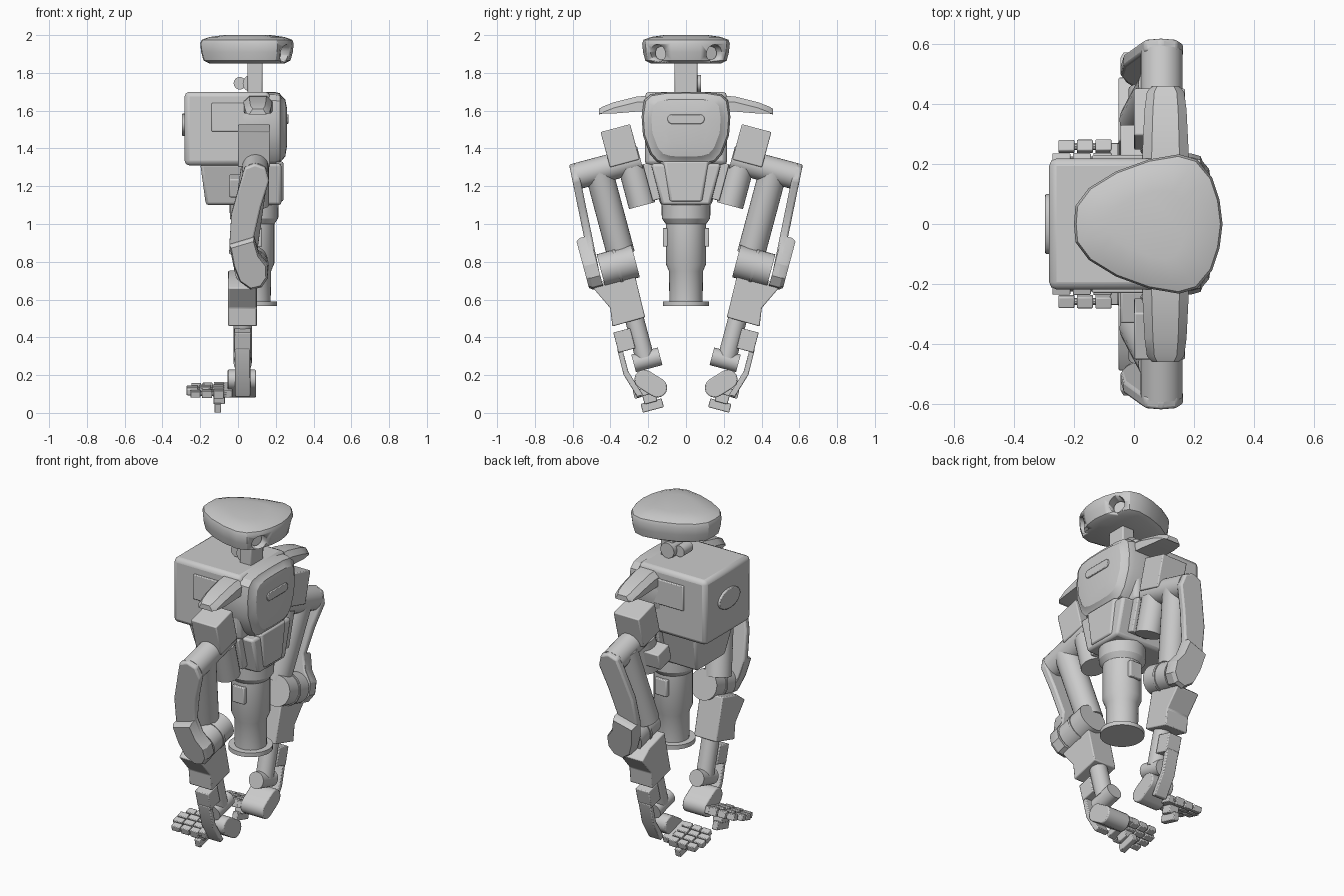
import bpy, bmesh
from math import sin, cos, pi, radians
from mathutils import Vector, Matrix

if "Cube" in bpy.data.objects:
    bpy.data.objects.remove(bpy.data.objects["Cube"])

# Arms are modelled upright (x, outward, up), then leaned 15 degrees
ARM = Matrix.Rotation(radians(-15), 4, 'X')


def loft(name, rings, mat=None, mirror=False, bevel=0.0):
    """Skin equal-length rings of points and cap both ends."""
    bm = bmesh.new()
    vs = [[bm.verts.new(p) for p in r] for r in rings]
    n = len(vs[0])
    for a, b in zip(vs, vs[1:]):
        for i in range(n):
            bm.faces.new((a[i], a[(i + 1) % n], b[(i + 1) % n], b[i]))
    bm.faces.new(vs[0][::-1])
    bm.faces.new(vs[-1])
    bmesh.ops.recalc_face_normals(bm, faces=bm.faces)
    if mat:
        bm.transform(mat)
    me = bpy.data.meshes.new(name)
    bm.to_mesh(me)
    bm.free()
    ob = bpy.data.objects.new(name, me)
    bpy.context.collection.objects.link(ob)
    if bevel:
        m = ob.modifiers.new("bevel", 'BEVEL')
        m.width, m.segments, m.limit_method = bevel, 2, 'ANGLE'
    if mirror:
        m = ob.modifiers.new("mirror", 'MIRROR')
        m.use_axis = (False, True, False)
        m.use_clip = False
        m.use_mirror_merge = False
    return ob


def box(name, x, y, z, **kw):
    return loft(name, [[(x[0], y[0], h), (x[1], y[0], h), (x[1], y[1], h), (x[0], y[1], h)] for h in z], **kw)


def tube(name, stations, n=28, **kw):
    """Round body through (point, radius) stations along a straight axis."""
    d = Vector(stations[-1][0]) - Vector(stations[0][0])
    q = d.to_track_quat('Z', 'Y')
    return loft(name, [[Vector(p) + q @ Vector((r * cos(2 * pi * i / n), r * sin(2 * pi * i / n), 0))
                        for i in range(n)] for p, r in stations], **kw)


def cyl(name, p, q, r, **kw):
    return tube(name, [(p, r), (q, r)], **kw)


def slab_x(name, outline, x0, x1, **kw):
    return loft(name, [[(x, a, b) for a, b in outline] for x in (x0, x1)], **kw)


# ---------- head: egg-shaped plan lofted upward ----------
half = [(-.2, 0), (-.195, .06), (-.15, .12), (-.06, .175), (.05, .215), (.15, .232),
        (.21, .215), (.26, .155), (.285, .08), (.295, 0)]
egg = half + [(x, -y) for x, y in half[-2:0:-1]]
head = loft("head", [[(.05 + (x - .05) * s, y * s, z) for x, y in egg] for z, s in
                     [(1.85, .8), (1.865, .93), (1.91, .98), (1.955, 1), (1.975, .97), (1.99, .8), (2.0, .5)]])
cutter = cyl("eye_cutter", (.16, .105, 1.905), (.36, .205, 1.905), .045, mirror=True)
cutter.hide_render = True
cutter.hide_viewport = False
cutter.display_type = 'WIRE'
m = head.modifiers.new("eye_sockets", 'BOOLEAN')
m.operation, m.object, m.solver = 'DIFFERENCE', cutter, 'EXACT'
cyl("eye_lens", (.15, .1, 1.905), (.21, .13, 1.905), .036, mirror=True)

# ---------- neck ----------
box("neck_post", (.05, .13), (-.06, .06), (1.69, 1.87), bevel=.008)
cyl("neck_joint", (.07, -.05, 1.745), (.07, .08, 1.745), .045)
cyl("neck_motor", (.01, -.035, 1.745), (.01, .05, 1.745), .033)

# ---------- torso ----------
box("back_housing", (-.283, .17), (-.218, .218), (1.31, 1.7), bevel=.025)
oval = [(.1 * cos(2 * pi * i / 20), 1.525 + .06 * sin(2 * pi * i / 20)) for i in range(20)]
slab_x("back_badge_plate", oval, -.296, -.27, bevel=.005)
box("side_panel", (-.14, .16), (.2, .229), (1.49, 1.64), mirror=True, bevel=.005)
side = [(0, 1.70), (.12, 1.697), (.19, 1.685), (.222, 1.655), (.235, 1.57), (.228, 1.47),
        (.19, 1.37), (.155, 1.33), (.1, 1.314), (0, 1.31)]
chest = side + [(-y, z) for y, z in side[-2:0:-1]]
loft("chest_shell", [[(x, y * s, 1.52 + (z - 1.52) * s) for y, z in chest] for x, s in
                     [(.02, .97), (.06, 1), (.19, 1), (.222, .96), (.228, .89), (.25, .78), (.26, .5)]])
slot = [(y + sy * .023 * cos(a), 1.555 + .025 * sin(a)) for y, sy, o in ((.075, 1, -pi / 2), (-.075, 1, pi / 2))
        for a in [o + pi * k / 8 for k in range(9)]]
slab_x("chest_slot", slot, .24, .268, bevel=.004)
loft("abdomen", [[(x0, -y, z), (.23, -y * .95, z), (.23, y * .95, z), (x0, y, z)]
                 for x0, y, z in ((-.17, .135, 1.1), (-.2, .195, 1.32))], bevel=.015)
loft("abdomen_front_panel", [[(.2, -y, z), (.24, -y * .8, z), (.24, y * .8, z), (.2, y, z)]
                             for y, z in ((.1, 1.12), (.14, 1.33))], bevel=.008)

# ---------- waist column ----------
tube("waist_column", [((.085, 0, z), r) for z, r in
                      [(.565, .122), (.59, .122), (.591, .088), (.75, .09), (.79, .107), (1.0, .107),
                       (1.03, .128), (1.11, .13)]], n=32)
box("waist_side_box", (.045, .125), (.09, .122), (.88, .98), mirror=True, bevel=.005)

# ---------- shoulder pads ----------
loft("shoulder_pad", [[(.105 - w, y, b), (.105 + w, y, b), (.105 + w, y, t - .03), (.105 + w * .6, y, t),
                       (.105 - w * .6, y, t), (.105 - w, y, t - .03)] for y, w, b, t in
                      [(.18, .078, 1.6, 1.68), (.26, .076, 1.595, 1.675), (.38, .07, 1.585, 1.645),
                       (.44, .062, 1.585, 1.622), (.46, .045, 1.586, 1.61)]], mirror=True)

# ---------- arm ----------
arm = dict(mat=ARM, mirror=True)
box("shoulder_block", (0, .17), (-.11, .052), (1.36, 1.553), bevel=.006, **arm)
cyl("shoulder_tube", (.092, -.115, 1.36), (.092, .23, 1.36), .07, **arm)
cyl("shoulder_motor", (.092, -.06, 1.12), (.092, -.06, 1.33), .072, **arm)
box("shoulder_inner_bracket", (.03, .16), (-.17, -.12), (1.13, 1.33), bevel=.006, **arm)
box("shoulder_rear_bracket", (-.045, .06), (-.11, 0), (1.18, 1.28), bevel=.006, **arm)
cyl("upper_arm", (.088, .115, 1.36), (.025, .115, .9), .074, **arm)
plate = [(.09, 1.432), (.145, 1.41), (.165, 1.34), (.122, 1.2), (.085, 1.04), (.11, .95), (.155, .89), (.158, .82),
         (.125, .77), (.07, .757), (.01, .8), (-.025, .89), (-.045, 1.0), (-.035, 1.16), (.015, 1.34), (.035, 1.41)]
loft("outer_arm_plate", [[(x, o + max(0, 1.42 - w) * .06, w) for x, w in plate] for o in (.215, .258)],
     bevel=.01, **arm)
cover = [p for p in plate if p[1] <= 1.045]
loft("elbow_cover", [[(.05 + (x - .05) * s, o, .9 + (w - .9) * s) for x, w in cover]
                     for o, s in ((.25, 1), (.305, 1), (.325, .9))], **arm)
cyl("elbow_joint", (.07, .05, .845), (.07, .24, .845), .088, **arm)
cyl("elbow_ring", (.07, .14, .845), (.07, .155, .845), .093, **arm)

# ---------- forearm and wrist ----------
slab_x("forearm_shell", [(.303, .764), (.244, .64), (.258, .543), (.078, .545), (.072, .8), (.22, .8)],
       -.052, .1, bevel=.006, **arm)
cyl("forearm_tube", (.025, .135, .34), (.025, .135, .56), .05, **arm)
box("forearm_side_box", (-.02, .07), (.17, .262), (.4, .51), bevel=.005, **arm)
cyl("wrist_joint", (.025, .055, .325), (.025, .2, .325), .048, **arm)
slab_x("wrist_bracket", [(.265, .42), (.267, .28), (.228, .15), (.195, .15), (.238, .29), (.238, .42)],
       -.015, .065, bevel=.005, **arm)

# ---------- hand ----------
t = radians(50)
palm = [(cx + .052 * cos(t + a0 + pi * k / 9), cw + .052 * sin(t + a0 + pi * k / 9))
        for cx, cw, a0 in ((.168, .228, -pi / 2), (.112, .168, pi / 2)) for k in range(10)]
slab_x("palm", palm, -.055, .095, bevel=.006, **arm)
box("knuckle_bar", (-.08, -.03), (.065, .23), (.145, .185), bevel=.004, **arm)
for i in range(4):
    o = .085 + .046 * i
    tip = (-.255, -.28, -.28, -.26)[i]
    cyl("finger_%d_core" % (i + 1), (-.06, o, .165), (tip + .01, o, .165), .012, n=10, **arm)
    seg = (-.075 - tip) / 3
    for k in range(3):
        x1 = -.075 - k * seg
        box("finger_%d_segment_%d" % (i + 1, k + 1), (x1 - seg + .008, x1), (o - .019, o + .019),
            (.142 + .003 * k, .188 - .003 * k), bevel=.004, **arm)
box("thumb_base", (-.13, -.07), (.13, .2), (.1, .15), bevel=.004, **arm)
box("thumb_tip", (-.125, -.09), (.105, .22), (.06, .108), bevel=.004, **arm)

# ---------- smooth shading with sharp edges kept ----------
bpy.ops.object.select_all(action='SELECT')
bpy.context.view_layer.objects.active = head
bpy.ops.object.shade_smooth_by_angle(angle=radians(30))
